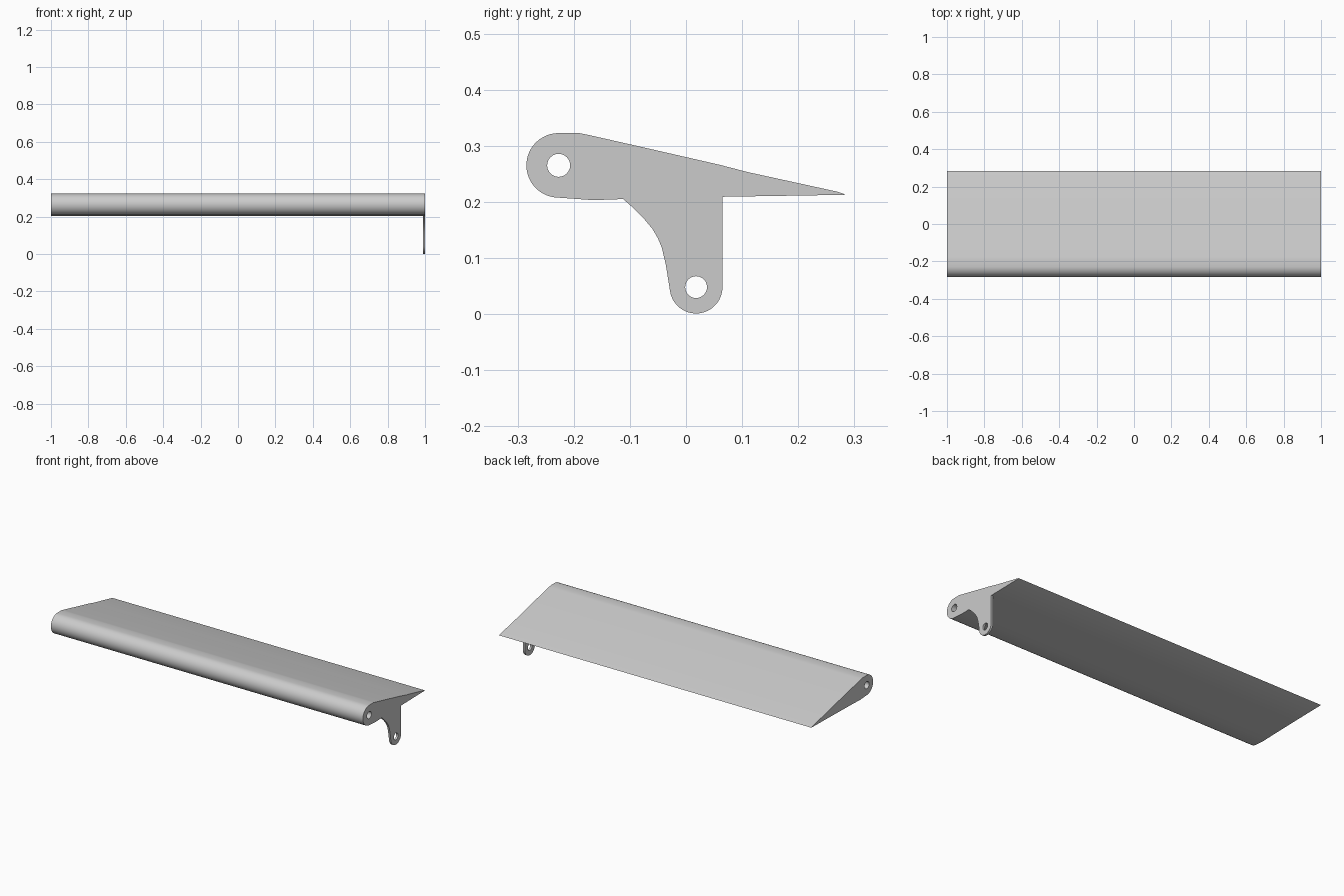
import bpy
import bmesh
from math import cos, sin, radians

cube = bpy.data.objects.get("Cube")
if cube:
    bpy.data.objects.remove(cube)

metal = bpy.data.materials.new("light_grey_metal")
metal.use_nodes = True
grey = (0.6, 0.6, 0.6, 1)
metal.diffuse_color = grey
metal.node_tree.nodes["Principled BSDF"].inputs["Base Color"].default_value = grey


def arc(centre, radius, start, end, steps=24):
    """Points along an arc, angles in degrees."""
    angles = [radians(start + (end - start) * i / steps) for i in range(steps + 1)]
    return [(centre[0] + radius * cos(a), centre[1] + radius * sin(a)) for a in angles]


def extrude_profile(name, loops, x0, x1):
    """Fill a y-z outline with holes and extrude it along x."""
    bm = bmesh.new()
    for loop in loops:
        verts = [bm.verts.new((x0, y, z)) for y, z in loop]
        for i, v in enumerate(verts):
            bm.edges.new((v, verts[i - 1]))
    bmesh.ops.triangle_fill(bm, edges=bm.edges[:], use_beauty=True)
    grown = bmesh.ops.extrude_face_region(bm, geom=bm.faces[:])["geom"]
    moved = [g for g in grown if isinstance(g, bmesh.types.BMVert)]
    bmesh.ops.translate(bm, verts=moved, vec=(x1 - x0, 0, 0))
    bmesh.ops.recalc_face_normals(bm, faces=bm.faces[:])
    mesh = bpy.data.meshes.new(name)
    bm.to_mesh(mesh)
    bm.free()
    mesh.materials.append(metal)
    obj = bpy.data.objects.new(name, mesh)
    bpy.context.collection.objects.link(obj)
    bpy.ops.object.select_all(action="DESELECT")
    obj.select_set(True)
    bpy.context.view_layer.objects.active = obj
    bpy.ops.object.shade_smooth_by_angle(angle=radians(30))


hinge = (-0.227, 0.265)
foot = (0.018, 0.048)

# Outline pieces: rounded nose, sloping top, thin trailing edge, underside
nose = arc(hinge, 0.0575, 262, 90)
top = [(-0.19, 0.3225), (-0.175, 0.3195), (-0.08, 0.298), (0.06, 0.266),
       (0.11, 0.253), (0.27, 0.218), (0.283, 0.2135), (0.281, 0.2125)]
underside = [(0.065, 0.209), (-0.112, 0.205), (-0.165, 0.203)]
hinge_hole = arc(hinge, 0.0205, 0, 345, 23)
foot_hole = arc(foot, 0.0195, 0, 345, 23)

# Hanging lever of the end plate
lever = (arc(foot, 0.047, 0, -172)
         + [(-0.036, 0.088), (-0.043, 0.118), (-0.05, 0.135), (-0.06, 0.152),
            (-0.075, 0.17), (-0.095, 0.19)])

plate_x = 0.988
extrude_profile("flap_panel", [nose + top + underside, hinge_hole], -1, plate_x)
extrude_profile("end_plate_lever",
                [nose + top + underside[:1] + lever + underside[1:], hinge_hole, foot_hole],
                plate_x, 1)
